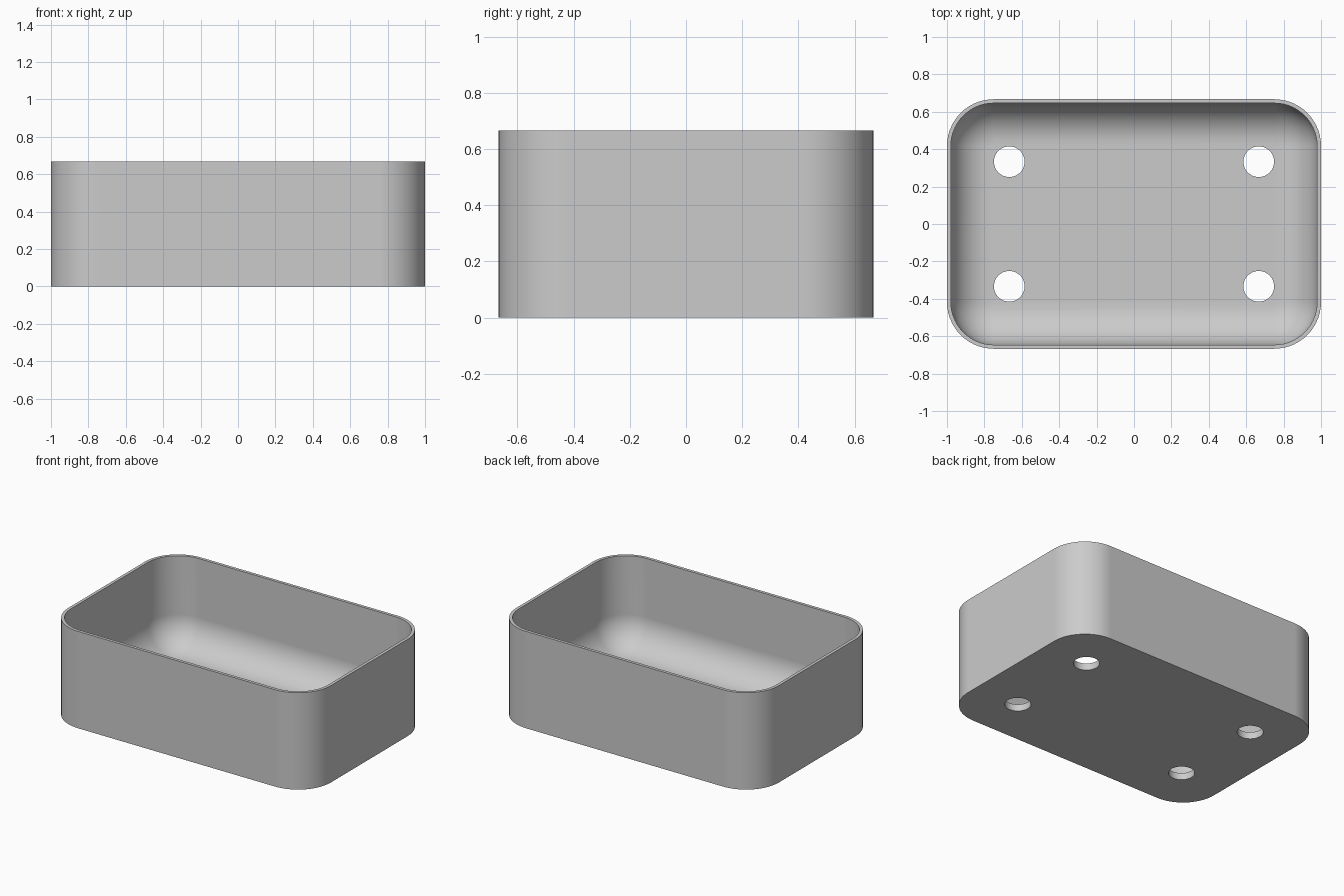
import bpy
import bmesh
from math import cos, sin, pi

if "Cube" in bpy.data.objects:
    bpy.data.objects.remove(bpy.data.objects["Cube"], do_unlink=True)

HALF_X, HALF_Y, HEIGHT = 1.0, 0.667, 0.667
CORNER, WALL, FLOOR = 0.25, 0.021, 0.047
FILLET = 0.215
HOLE_X, HOLE_Y, HOLE_R = 0.667, 0.333, 0.082
STEPS = 14

bm = bmesh.new()


def tray_ring(inset, z):
    """Rounded rectangle, shrunk evenly from the outer outline."""
    r = CORNER - inset
    ring = []
    for k, (sx, sy) in enumerate([(1, 1), (-1, 1), (-1, -1), (1, -1)]):
        for i in range(STEPS + 1):
            a = (k + i / STEPS) * pi / 2
            ring.append(bm.verts.new((sx * (HALF_X - CORNER) + r * cos(a),
                                      sy * (HALF_Y - CORNER) + r * sin(a), z)))
    return ring


def hole_ring(x, y, z, count=40):
    return [bm.verts.new((x + HOLE_R * cos(2 * pi * i / count),
                          y + HOLE_R * sin(2 * pi * i / count), z))
            for i in range(count)]


def bridge(a, b):
    for i in range(len(a)):
        j = (i + 1) % len(a)
        bm.faces.new((a[i], a[j], b[j], b[i]))


def fill(loops, up):
    """Flat face bounded by the first loop, with the others as holes."""
    edges = []
    for loop in loops:
        for i, v in enumerate(loop):
            pair = (v, loop[(i + 1) % len(loop)])
            edges.append(bm.edges.get(pair) or bm.edges.new(pair))
    bmesh.ops.triangle_fill(bm, edges=edges, use_beauty=True, normal=(0, 0, up))


# Outer wall, rim, inner wall and the curved sweep down to the floor
rings = [tray_ring(0, 0), tray_ring(0, HEIGHT), tray_ring(WALL, HEIGHT)]
for i in range(STEPS + 1):
    a = i / STEPS * pi / 2
    rings.append(tray_ring(WALL + FILLET * (1 - cos(a)),
                           FLOOR + FILLET * (1 - sin(a))))
for lower, upper in zip(rings, rings[1:]):
    bridge(lower, upper)

# Four drain holes through the floor
bottom_loops, floor_loops = [rings[0]], [rings[-1]]
for sx in (-1, 1):
    for sy in (-1, 1):
        low = hole_ring(sx * HOLE_X, sy * HOLE_Y, 0)
        high = hole_ring(sx * HOLE_X, sy * HOLE_Y, FLOOR)
        bridge(low, high)
        bottom_loops.append(low)
        floor_loops.append(high)
fill(bottom_loops, -1)
fill(floor_loops, 1)
bmesh.ops.recalc_face_normals(bm, faces=bm.faces[:])

mesh = bpy.data.meshes.new("tray")
bm.to_mesh(mesh)
bm.free()
tray = bpy.data.objects.new("tray", mesh)
bpy.context.collection.objects.link(tray)

# Plain grey material
grey = bpy.data.materials.new("plain grey")
grey.use_nodes = True
colour = (0.6, 0.6, 0.6, 1)
grey.diffuse_color = colour
for node in grey.node_tree.nodes:
    if node.type == "BSDF_PRINCIPLED":
        node.inputs["Base Color"].default_value = colour
mesh.materials.append(grey)

# Smooth rounds, crisp rim and flat floor
bpy.ops.object.select_all(action="DESELECT")
tray.select_set(True)
bpy.context.view_layer.objects.active = tray
bpy.ops.object.shade_smooth_by_angle()
weighted = tray.modifiers.new("flat_floor_normals", "WEIGHTED_NORMAL")
weighted.keep_sharp = True
